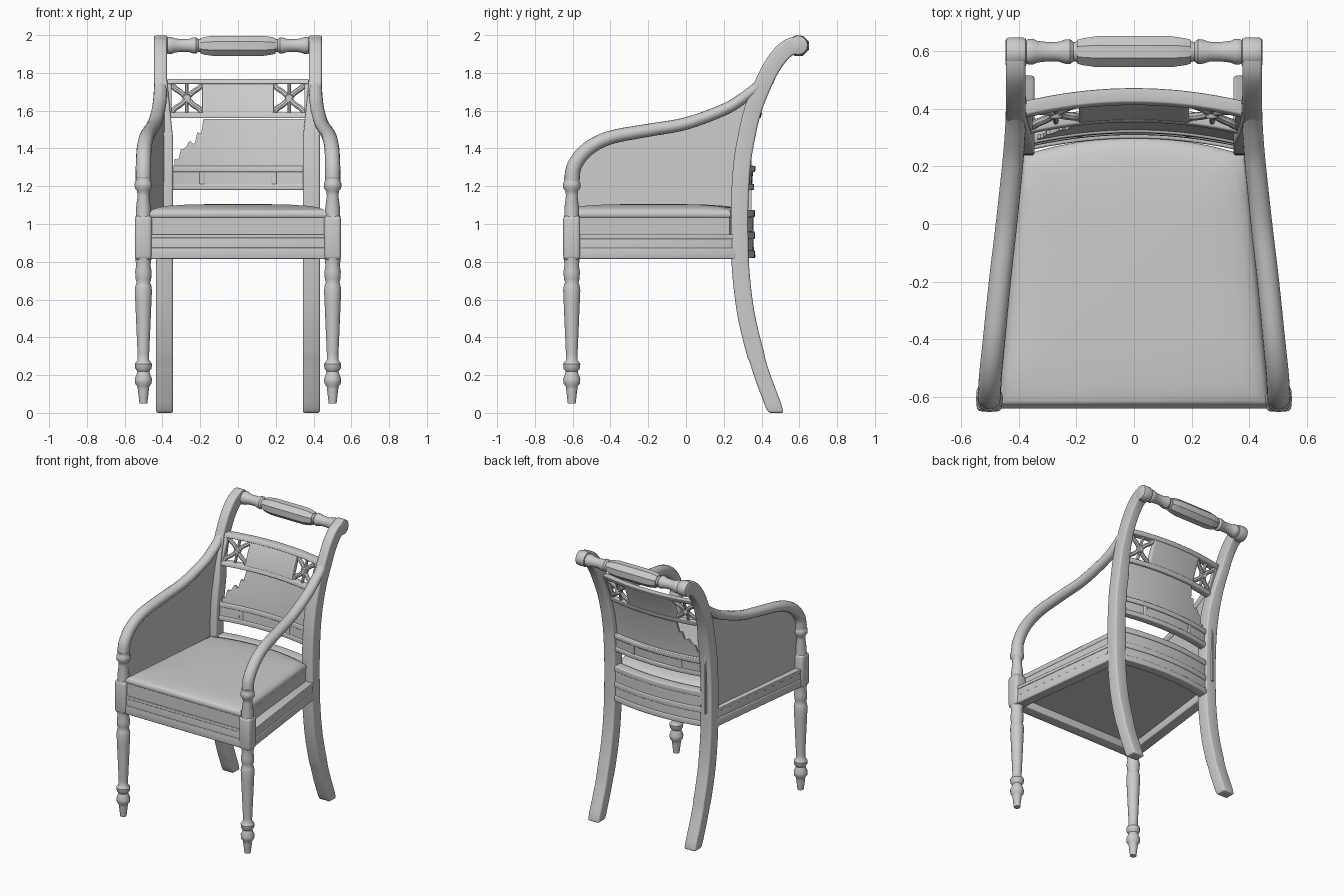
import bpy, bmesh, math, random
from mathutils import Vector

random.seed(4)
if "Cube" in bpy.data.objects:
    bpy.data.objects.remove(bpy.data.objects["Cube"])

grey = bpy.data.materials.new("plain grey")
grey.use_nodes = True
COLOUR = (0.6, 0.6, 0.6, 1)
grey.diffuse_color = COLOUR
grey.node_tree.nodes["Principled BSDF"].inputs["Base Color"].default_value = COLOUR


def loft(name, rings, bevel=0.0):
    """Skin equal-length closed rings, cap both ends, soften hard edges."""
    bm = bmesh.new()
    rows = [[bm.verts.new(p) for p in r] for r in rings]
    n = len(rows[0])
    for a, b in zip(rows, rows[1:]):
        for i in range(n):
            j = (i + 1) % n
            bm.faces.new((a[i], a[j], b[j], b[i]))
    bm.faces.new(rows[0])
    bm.faces.new(rows[-1])
    bmesh.ops.recalc_face_normals(bm, faces=bm.faces)
    if bevel:
        hard = [e for e in bm.edges if e.calc_face_angle(0) > math.radians(50)]
        bmesh.ops.bevel(bm, geom=hard, offset=bevel, segments=3, profile=0.5,
                        affect='EDGES', clamp_overlap=True)
    me = bpy.data.meshes.new(name)
    bm.to_mesh(me)
    bm.free()
    me.materials.append(grey)
    for f in me.polygons:
        f.use_smooth = True
    me.set_sharp_from_angle(angle=math.radians(40))
    ob = bpy.data.objects.new(name, me)
    bpy.context.collection.objects.link(ob)
    return ob


def smooth(pts, n=5):
    """Catmull-Rom curve through the points."""
    p = [Vector(q) for q in pts]
    p = [2 * p[0] - p[1]] + p + [2 * p[-1] - p[-2]]
    out = []
    for a, b, c, d in zip(p, p[1:], p[2:], p[3:]):
        for k in range(n):
            t = k / n
            out.append(0.5 * (2 * b + (c - a) * t + (2 * a - 5 * b + 4 * c - d) * t * t
                              + (3 * b - a - 3 * c + d) * t ** 3))
    return out + [p[-2]]


def tube(name, path, wide, thick, segs=12):
    """Oval tube; wide and thick give the start and end half sizes."""
    rings = []
    for i, p in enumerate(path):
        t = (path[min(i + 1, len(path) - 1)] - path[max(i - 1, 0)]).normalized()
        u = (Vector((1, 0, 0)) - t * t.x).normalized()
        v = t.cross(u)
        f = i / (len(path) - 1)
        w, h = wide[0] + (wide[1] - wide[0]) * f, thick[0] + (thick[1] - thick[0]) * f
        rings.append([p + u * w * math.cos(a) + v * h * math.sin(a)
                      for a in (math.tau * k / segs for k in range(segs))])
    return loft(name, rings)


def lathe(name, profile, place, segs=20):
    """profile holds (radius, distance); place maps (a, b, distance) to space."""
    turn = [math.tau * (k + 0.5) / segs for k in range(segs)]
    return loft(name, [[place(r * math.cos(t), r * math.sin(t), h) for t in turn]
                       for r, h in profile])


def beam(name, a, b, width, z0, z1, bevel=0.008):
    a, b = Vector(a), Vector(b)
    d = (b - a).normalized() * width / 2
    off = Vector((-d.y, d.x))
    rings = []
    for p in (a, b):
        l, r = p + off, p - off
        rings.append([(l.x, l.y, z0), (r.x, r.y, z0), (r.x, r.y, z1), (l.x, l.y, z1)])
    return loft(name, rings, bevel)


# Sabre-curved back posts, as a side profile (y, z)
spine = smooth([(0, .478, 0), (0, .403, .2), (0, .35, .38), (0, .313, .55), (0, .29, .75),
                (0, .284, .92), (0, .284, 1.1), (0, .295, 1.3), (0, .318, 1.45),
                (0, .353, 1.6), (0, .408, 1.74), (0, .465, 1.85), (0, .53, 1.925), (0, .59, 1.95)])


def post_y(z):
    for a, b in zip(spine, spine[1:]):
        if a.z <= z <= b.z:
            return a.y + (b.y - a.y) * (z - a.z) / (b.z - a.z)
    return spine[-1].y


def back_y(x, z):
    """Bowed surface followed by every part of the backrest."""
    return post_y(z) - .008 + .045 * (1 - (x / .38) ** 2)


def bowed(name, x0, x1, z0, z1, thick, off=0.0, n=18, rows=4, bevel=.006):
    top = z1 if callable(z1) else lambda x: z1
    rings = []
    for i in range(n + 1):
        x = x0 + (x1 - x0) * i / n
        zt = top(x)
        zs = [z0 + (zt - z0) * k / rows for k in range(rows + 1)]
        rings.append([(x, back_y(x, z) + off - thick / 2, z) for z in zs]
                     + [(x, back_y(x, z) + off + thick / 2, z) for z in reversed(zs)])
    return loft(name, rings, bevel)


for s, side in ((1, "left"), (-1, "right")):
    rings = []
    for i, p in enumerate(spine):
        t = (spine[min(i + 1, len(spine) - 1)] - spine[max(i - 1, 0)]).normalized()
        nrm = Vector((0, t.z, -t.y)) * (.046 if p.z > .3 else .042)
        f = min(max((p.z - 1.45) / .3, 0), 1)
        cx, hx = .389 + .021 * f, .045 - .011 * f
        ring = [p + nrm * q + Vector((s * (cx + h * hx), 0, 0))
                for h, q in ((-1, -1), (1, -1), (1, 1), (-1, 1))]
        rings.append([(v.x, v.y, 0 if i == 0 else max(v.z, .005)) for v in ring])
    loft(side + "_back_post", rings, .014)
    lathe(side + "_post_scroll", [(.04, .372), (.049, .376), (.053, .386), (.053, .432),
                                  (.049, .442), (.04, .446)],
          lambda a, b, h: (s * h, .594 + a, 1.946 + b), 24)

    # Sweeping arm, flatter toward the back
    arm = smooth([(s * .41, .43, 1.785), (s * .41, .375, 1.725), (s * .413, .3, 1.665),
                  (s * .421, .2, 1.605), (s * .442, 0, 1.532), (s * .465, -.2, 1.496),
                  (s * .485, -.4, 1.458), (s * .497, -.52, 1.397), (s * .501, -.59, 1.31),
                  (s * .501, -.605, 1.225)])
    tube(side + "_arm", arm, (.034, .041), (.026, .041), 16)

    # Turned front leg, square block and arm support
    at_leg = lambda a, b, h: (s * .501 + a, -.605 + b, h)
    lathe(side + "_front_leg",
          [(.021, .05), (.03, .125), (.032, .14), (.044, .155), (.046, .18), (.036, .205),
           (.032, .22), (.044, .235), (.046, .26), (.031, .28), (.031, .31), (.043, .58),
           (.046, .65), (.042, .675), (.036, .69), (.042, .71), (.044, .75), (.038, .78),
           (.044, .82)], at_leg)
    beam(side + "_leg_block", (s * .501, -.65), (s * .501, -.56), .09, .81, 1.045, .02)
    lathe(side + "_arm_support",
          [(.044, 1.02), (.039, 1.055), (.04, 1.08), (.031, 1.15), (.034, 1.175), (.046, 1.19),
           (.047, 1.215), (.037, 1.235), (.041, 1.25)], at_leg)

    # Side rail with a bead
    front, rear = (s * .498, -.58), (s * .395, .27)
    beam(side + "_side_rail", front, rear, .066, .815, .94)
    beam(side + "_side_bead", front, rear, .076, .815, .875)
    beam(side + "_side_top_bead", front, rear, .073, .92, .945, .004)

# Upholstered panel surviving under the right arm only
loft("right_side_panel",
     [[(p.x + .012, p.y, .93), (p.x + .024, p.y, .93), (p.x + .024, p.y, p.z), (p.x + .012, p.y, p.z)]
      for p in arm if p.y < .35])

# Front rail
for name, w, z0, z1 in (("front_rail", .06, .815, .94), ("front_rail_bead", .074, .815, .875),
                        ("front_rail_top_bead", .07, .925, .945)):
    beam(name, (-.47, -.603), (.47, -.603), w, z0, z1, .005)

# Seat and crowned cushion
outline = [(-.468, -.633), (.468, -.633)]
for k in range(7):
    outline.append((.468 - .08 * (k + 1) / 7, -.633 + .87 * (k + 1) / 7))
for k in range(1, 12):
    x = .388 * (1 - k / 6)
    outline.append((x, .237 + .063 * (1 - (x / .388) ** 2)))
for k in range(7, 0, -1):
    outline.append((-.468 + .08 * k / 7, -.633 + .87 * k / 7))
loft("seat_cushion",
     [[(x * s, -.17 + (y + .17) * s, z) for x, y in outline]
      for z, s in ((.87, .985), (1.035, .985), (1.04, .995), (1.052, 1), (1.066, .99),
                   (1.078, .96), (1.088, .9), (1.096, .8), (1.102, .6), (1.105, .35), (1.106, .1))])

# Bowed rear seat rail
bowed("rear_seat_rail", -.37, .37, .82, 1.07, .058, .008)
for z in (.82, .92, 1.035):
    bowed("rear_rail_bead", -.37, .37, z, z + .04, .068, .01, rows=1)

# Lower back rail with raised frame
bowed("lower_back_rail", -.37, .37, 1.18, 1.31, .034, .008)
for z in (1.18, 1.275):
    bowed("lower_rail_bead", -.37, .37, z, z + .033, .052, .01, rows=1)
for x in (-.36, -.19, .19, .36):
    bowed("lower_rail_divider", x - .014, x + .014, 1.19, 1.3, .044, .009, n=2)


# Torn back panel, ragged at one upper corner
def torn_top(x):
    if x > -.19:
        return 1.555
    step = 1.35 if x < -.31 else 1.405 if x < -.27 else 1.43 if x < -.22 else 1.49
    return step + random.uniform(-.012, .012)


bowed("back_panel", -.335, .357, 1.3, torn_top, .014, n=64, rows=6, bevel=0)

# Crest rail: solid tablet between two pierced lattices
bowed("crest_tablet", -.19, .19, 1.565, 1.765, .036, -.008)
bowed("crest_top_bar", -.375, .375, 1.74, 1.768, .05, -.01, rows=1)
bowed("crest_bottom_bar", -.375, .375, 1.56, 1.59, .044, -.006, rows=1)
for s, side in ((1, "left"), (-1, "right")):
    bowed(side + "_lattice_end", s * .352, s * .38, 1.57, 1.76, .034, -.008, n=2)
    mx, mz = s * .271, 1.665
    on_back = lambda x, z: Vector((x, back_y(x, z) - .008, z))
    for dx, dz in ((1, 1), (-1, 1), (1, -1), (-1, -1)):
        # ogee quarter bars meeting at the centre
        bar = smooth([on_back(mx, mz), on_back(mx + dx * .034, mz + dz * .034),
                      on_back(mx + dx * .064, mz + dz * .054),
                      on_back(mx + dx * .088, mz + dz * .085)], 4)
        tube(side + "_lattice_bar", bar, (.015, .015), (.014, .014), 8)
    for dz in (1, -1):
        stem = [on_back(mx, mz + dz * h) for h in (.02, .05, .085)]
        tube(side + "_lattice_stem", stem, (.009, .009), (.012, .012), 8)
    lathe(side + "_lattice_boss", [(.02, -.016), (.024, -.01), (.024, .01), (.02, .016)],
          lambda a, b, h: (mx + a, back_y(mx, mz) - .008 + h, mz + b), 14)

# Turned top rail with a faceted barrel
half = [(.038, .38), (.045, .365), (.045, .35), (.038, .335), (.034, .3), (.035, .26),
        (.042, .24), (.044, .222), (.034, .21), (.036, .195), (.044, .18)]
for s, side in ((1, "left"), (-1, "right")):
    lathe(side + "_top_rail_turning", half, lambda a, b, h: (s * h, .597 + a, 1.945 + b))
lathe("top_rail_barrel", [(.044, -.198), (.05, -.18), (.058, -.13), (.058, .13), (.05, .18), (.044, .198)],
      lambda a, b, h: (h, .597 + a, 1.943 + b), 8)
